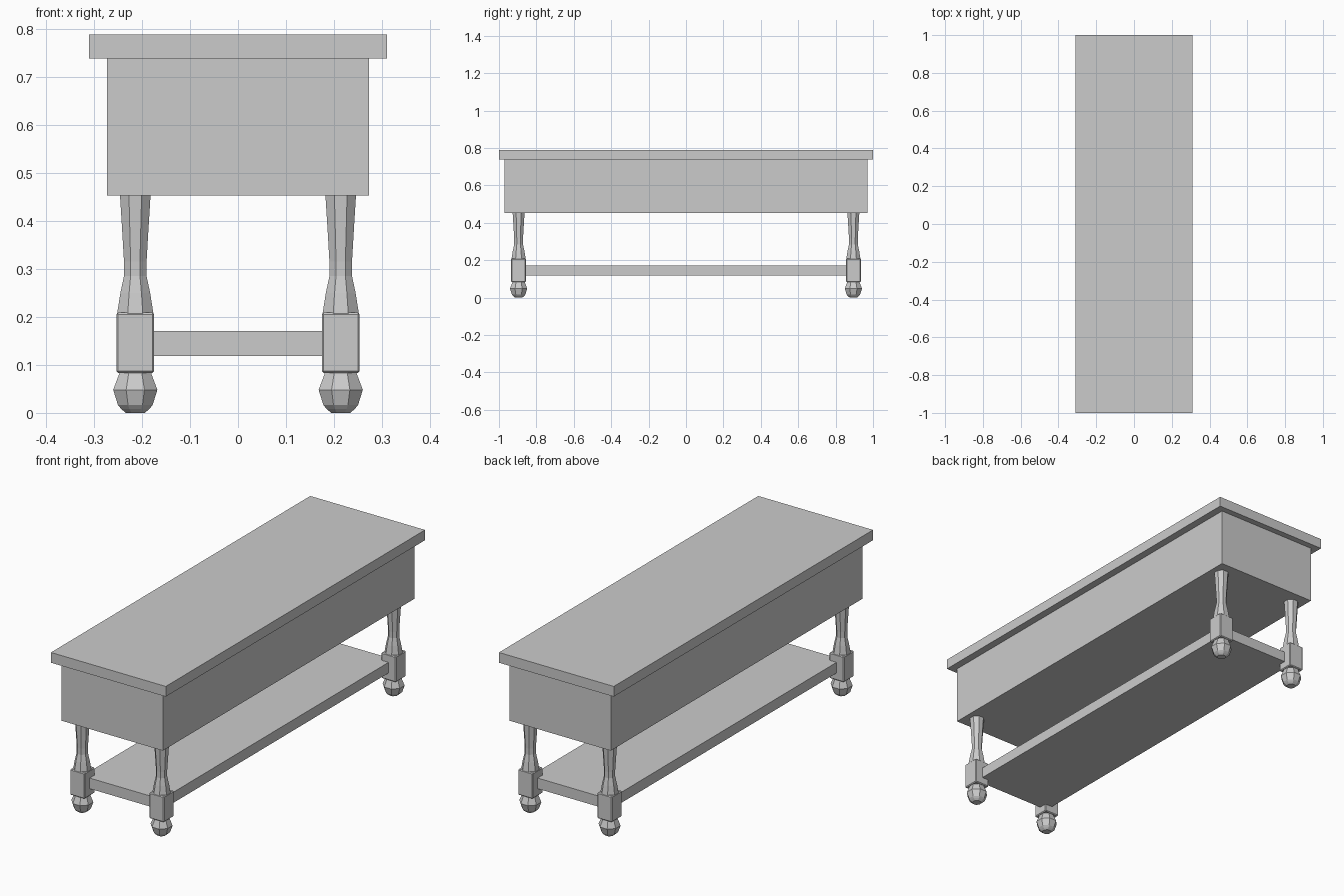
import bpy, bmesh
from math import pi, cos, sin

if "Cube" in bpy.data.objects:
    bpy.data.objects.remove(bpy.data.objects["Cube"])


def box(name, size, loc, bevel=0.0):
    bm = bmesh.new()
    bmesh.ops.create_cube(bm, size=1)
    bmesh.ops.scale(bm, vec=size, verts=bm.verts)
    if bevel:
        bmesh.ops.bevel(bm, geom=bm.edges[:], offset=bevel, segments=1, affect='EDGES')
    return finish(name, bm, loc)


def turned(name, profile, loc, sides=8):
    # Closed faceted lathe; profile is (half width across flats, z) upwards
    bm = bmesh.new()
    rings = []
    for w, z in profile:
        r = w / cos(pi / sides)
        rings.append([bm.verts.new((r * cos(2 * pi * (i + 0.5) / sides),
                                    r * sin(2 * pi * (i + 0.5) / sides), z))
                      for i in range(sides)])
    for a, b in zip(rings, rings[1:]):
        for i in range(sides):
            j = (i + 1) % sides
            bm.faces.new((a[i], a[j], b[j], b[i]))
    bm.faces.new(rings[0][::-1])
    bm.faces.new(rings[-1])
    return finish(name, bm, loc)


def finish(name, bm, loc):
    mesh = bpy.data.meshes.new(name)
    bm.to_mesh(mesh)
    bm.free()
    ob = bpy.data.objects.new(name, mesh)
    ob.location = loc
    bpy.context.collection.objects.link(ob)
    return ob


LEG_X, LEG_Y = 0.214, 0.895

# Top board, deep apron box and lower shelf
box("table_top", (0.62, 2.0, 0.05), (0, 0, 0.763))
box("apron_box", (0.546, 1.94, 0.286), (0, 0, 0.596))
box("lower_shelf", (2 * LEG_X, 2 * LEG_Y, 0.052), (0, 0, 0.145))

# Leg profiles
column = [(0.038, 0.205), (0.037, 0.212), (0.031, 0.25), (0.0235, 0.285),
          (0.0235, 0.315), (0.027, 0.375), (0.032, 0.456)]
foot = [(0.020, 0.0), (0.029, 0.008), (0.036, 0.016), (0.046, 0.048),
        (0.034, 0.08), (0.032, 0.088)]

# Four turned legs: column, square block and bun foot
for sx, xn in ((-1, "left"), (1, "right")):
    for sy, yn in ((-1, "front"), (1, "back")):
        x, y = sx * LEG_X, sy * LEG_Y
        turned(f"leg_column_{yn}_{xn}", column, (x, y, 0))
        box(f"leg_block_{yn}_{xn}", (0.079, 0.079, 0.126), (x, y, 0.146), 0.004)
        turned(f"leg_foot_{yn}_{xn}", foot, (x, y, 0))
